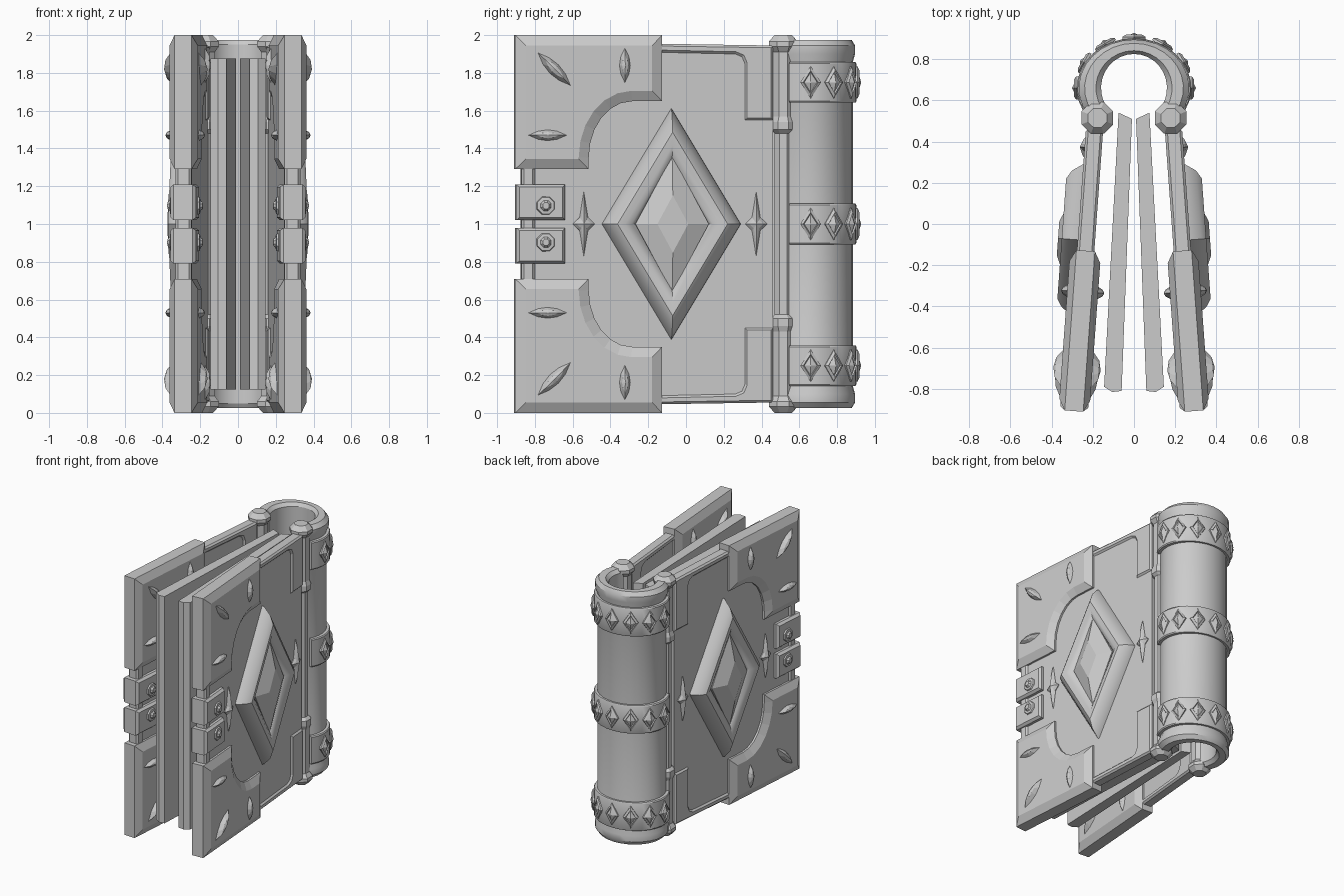
import bpy, bmesh, math
from mathutils import Matrix, Vector

if "Cube" in bpy.data.objects:
    bpy.data.objects.remove(bpy.data.objects["Cube"])

# All objects have their origin at mid height (0, 0, 1), so mirroring in z is about the book's middle.
# Cover parts are drawn in a local frame: x = thickness, y = along cover, z = height from the middle.
COVER = Matrix.Translation((0.225, 0, 0)) @ Matrix.Rotation(0.073, 4, 'Z')


def finish(bm, name, mx=False, mz=False, smooth=False):
    bmesh.ops.recalc_face_normals(bm, faces=bm.faces)
    me = bpy.data.meshes.new(name)
    bm.to_mesh(me)
    bm.free()
    ob = bpy.data.objects.new(name, me)
    bpy.context.collection.objects.link(ob)
    ob.location.z = 1
    if smooth:
        bpy.ops.object.select_all(action='DESELECT')
        ob.select_set(True)
        bpy.context.view_layer.objects.active = ob
        bpy.ops.object.shade_smooth_by_angle(angle=math.radians(32))
    if mx or mz:
        mod = ob.modifiers.new("mirror", 'MIRROR')
        mod.use_axis = (mx, False, mz)
        mod.use_mirror_merge = False
    return ob


def loft(name, rings, M=Matrix(), **kw):
    """Join equal-length rings of points and cap both ends."""
    bm = bmesh.new()
    vs = [[bm.verts.new(M @ Vector(p)) for p in r] for r in rings]
    n = len(vs[0])
    for a, b in zip(vs, vs[1:]):
        for i in range(n):
            bm.faces.new((a[i], a[(i + 1) % n], b[(i + 1) % n], b[i]))
    bm.faces.new(vs[0])
    bm.faces.new(vs[-1])
    return finish(bm, name, **kw)


def slab(name, pts, half, inset=0.0, rise=0.0, M=COVER, **kw):
    """Extrude a (y, z) outline to both sides, with chamfered faces."""
    bm = bmesh.new()
    f = bm.faces.new([bm.verts.new((-half, y, z)) for y, z in pts])
    g = bmesh.ops.extrude_face_region(bm, geom=[f], use_keep_orig=True)['geom']
    bmesh.ops.translate(bm, vec=(2 * half, 0, 0), verts=[v for v in g if isinstance(v, bmesh.types.BMVert)])
    bmesh.ops.recalc_face_normals(bm, faces=bm.faces)
    if inset:
        caps = [f for f in bm.faces if abs(f.normal.x) > 0.9]
        bmesh.ops.inset_region(bm, faces=caps, thickness=inset, depth=rise, use_even_offset=True)
    bm.transform(M)
    return finish(bm, name, **kw)


def rect(y0, y1, z0, z1):
    return [(y0, z0), (y1, z0), (y1, z1), (y0, z1)]


def gem(name, outline, levels, M, **kw):
    """Stack scaled copies of an outline: levels are (scale, height)."""
    return loft(name, [[(h, y * s, z * s) for y, z in outline] for s, h in levels], M, **kw)


def diamond(a, b):
    return [(a, 0), (0, b), (-a, 0), (0, -b)]


def lens(a, b):
    t = [-1, -0.5, 0, 0.5]
    return [(a * u, b * (1 - u * u)) for u in t] + [(-a * u, -b * (1 - u * u)) for u in t]


# Page blocks
loft("page_block", [[(0.01, 0.51, z), (0.075, 0.54, z), (0.145, -0.79, z), (0.105, -0.815, z), (0.06, -0.81, z)]
                    for z in (-0.875, 0.875)], mx=True)

# Cover boards with raised edge frames
slab("cover_board", rect(-0.85, 0.46, -0.935, 0.935), 0.03, mx=True)
slab("cover_edge_frame", [(-0.2, 0.955), (0.46, 0.945), (0.46, 0.55), (0.31, 0.55), (0.31, 0.85),
                          (0.295, 0.885), (0.26, 0.9), (-0.2, 0.91)], 0.03, 0.012, 0.012, mx=True, mz=True)
slab("cover_front_bar", rect(-0.875, -0.805, -0.32, 0.32), 0.03, 0.012, 0.012, mx=True)

# Corner guards with a concave inner corner
arc = [(-0.29 - 0.23 * math.sin(math.radians(a)), 0.35 + 0.3 * math.cos(math.radians(a)) - 0.0)
       for a in range(0, 91, 15)]
guard = [(-0.91, 1.0), (-0.13, 1.0), (-0.13, 0.65)] + arc + [(-0.52, 0.29), (-0.91, 0.29)]
slab("corner_guard", guard, 0.045, 0.055, 0.03, mx=True, mz=True)

# Clasp blocks
slab("clasp_block", rect(-0.905, -0.645, 0.02, 0.21), 0.05, 0.015, 0.018, mx=True, mz=True)

# Studs and almond gems on both cover faces
hexagon = [(math.cos(i * math.pi / 4 + 0.39), math.sin(i * math.pi / 4 + 0.39)) for i in range(8)]
for sign, side in ((1, "outer"), (-1, "inner")):
    face = COVER @ Matrix.Diagonal((sign, 1, 1, 1))
    for y, z, a, b, ang, h in ((-0.705, 0.82, 0.125, 0.033, -45, 0.042),
                               (-0.33, 0.84, 0.095, 0.03, 90, 0.032),
                               (-0.74, 0.47, 0.105, 0.03, 0, 0.032)):
        M = face @ Matrix.Translation((0.073, y, z)) @ Matrix.Rotation(math.radians(ang), 4, 'X')
        gem("guard_gem_" + side, lens(a, b), [(1, 0), (0.55, h * 0.75), (0.02, h)], M, mx=True, mz=True)
    M = face @ Matrix.Translation((0.066, -0.75, 0.097))
    gem("clasp_stud_" + side, hexagon, [(0.052, 0), (0.047, 0.012), (0.03, 0.014), (0.018, 0.028)],
        M, mx=True, mz=True)

# Large diamond frame and its gem
M = COVER @ Matrix.Translation((0, -0.08, 0))
gem("diamond_frame", diamond(0.37, 0.615),
    [(1, 0.02), (0.99, 0.045), (0.9, 0.095), (0.79, 0.12), (0.68, 0.115), (0.58, 0.095), (0.53, 0.07)],
    M, mx=True, smooth=True)
gem("diamond_gem", diamond(0.195, 0.36), [(1, 0.06), (1, 0.09), (0.42, 0.138)], M, mx=True)

# Four-pointed stars beside the diamond
star = []
for a, b in ((1, 1), (-1, 1), (-1, -1), (1, -1)):
    inner = (0.022 * a, 0.035 * b)
    star += [(0.058 * a, 0), inner] if a == b else [(0, 0.17 * b), inner]
for y in (-0.545, 0.37):
    gem("cover_star", star, [(1, 0.025), (1, 0.035), (0.65, 0.05), (0.02, 0.065)],
        COVER @ Matrix.Translation((0, y, 0)), mx=True)

# Hinge rods
rod = [(0.05, 0), (0.05, 0.48), (0.072, 0.5), (0.072, 0.54), (0.06, 0.57), (0.06, 0.91),
       (0.083, 0.94), (0.083, 0.965), (0.05, 1.0)]
rod = [(r, -z) for r, z in rod[:0:-1]] + rod[1:]
loft("hinge_rod", [[(0.178 + r * x, 0.515 + r * y, z) for x, y in hexagon] for r, z in rod], mx=True)


# Rounded spine shell and its bands
def on_spine(d, ang, z):
    return ((0.16 + d) * math.cos(ang), 0.66 + (0.165 + 0.65 * d) * math.sin(ang), z)


def spine_part(name, profile, start, mid=0):
    full = profile + [(d, -z) for d, z in reversed(profile)]
    steps = 20
    angs = [math.radians(start + (180 - 2 * start) * i / steps) for i in range(steps + 1)]
    loft(name, [[on_spine(d, a, z + mid) for d, z in full] for a in angs], smooth=True)


spine_part("spine_shell", [(0.0, 0.95), (0.025, 0.975), (0.08, 0.975), (0.108, 0.945), (0.108, 0.9),
                           (0.09, 0.86)], -33)
for mid in (-0.75, 0, 0.75):
    spine_part("spine_band", [(0.07, 0.108), (0.112, 0.108), (0.118, 0.1)], -28, mid)
    for deg in range(0, 181, 30):
        a = math.radians(deg)
        M = Matrix.Translation(on_spine(0.11, a, mid)) @ Matrix.Rotation(a, 4, 'Z')
        gem("spine_band_gem", diamond(0.055, 0.085), [(1, 0), (1, 0.012), (0.72, 0.022), (0.62, 0.014), (0.05, 0.03)], M)
